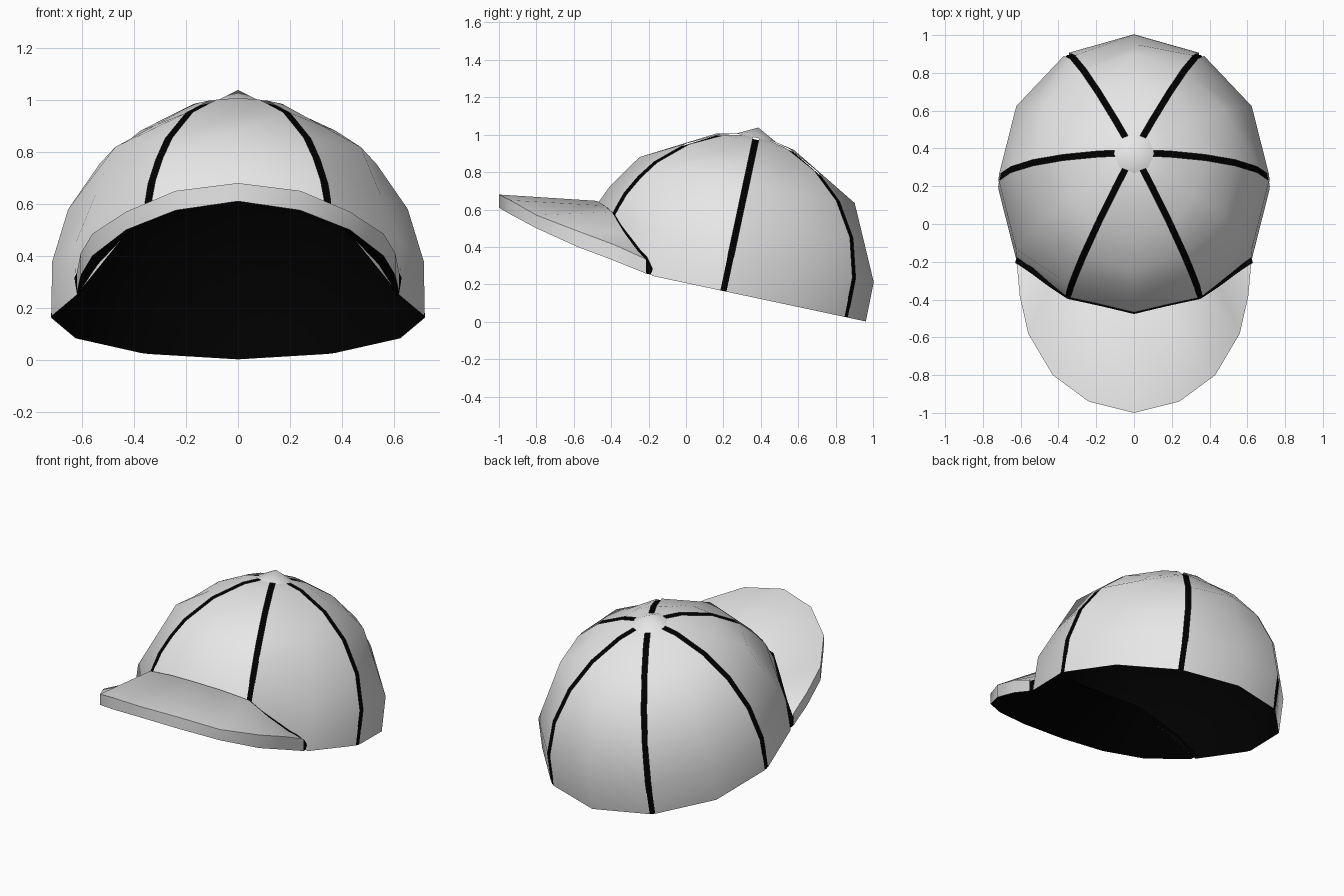
import bpy, bmesh, math
from mathutils import Vector, Matrix

if "Cube" in bpy.data.objects:
    bpy.data.objects.remove(bpy.data.objects["Cube"])

TILT = 0.21
FRAME = Matrix.Translation((0, 0.2, 0.164)) @ Matrix.Rotation(-TILT, 4, 'X')


def material(name, v):
    m = bpy.data.materials.new(name)
    m.diffuse_color = (v, v, v, 1)
    m.use_nodes = True
    m.node_tree.nodes["Principled BSDF"].inputs["Base Color"].default_value = m.diffuse_color
    return m


GREY = material("light_grey_cloth", 0.8)
BLACK = material("black_lining", 0.0)


def make(name, bm, mats, smooth=40):
    me = bpy.data.meshes.new(name)
    bm.to_mesh(me)
    bm.free()
    ob = bpy.data.objects.new(name, me)
    bpy.context.collection.objects.link(ob)
    for m in mats:
        me.materials.append(m)
    bpy.ops.object.select_all(action='DESELECT')
    ob.select_set(True)
    bpy.context.view_layer.objects.active = ob
    bpy.ops.object.shade_smooth_by_angle(angle=math.radians(smooth))
    return ob


def dome(az, el):
    """Point on the crown in its tilted frame; az 0 is the back, 90 is +x."""
    s = 0.95 + 0.05 * min(el / 25, 1)
    a, e = math.radians(az), math.radians(el)
    return Vector((0.76 * s * math.sin(a) * math.cos(e),
                   0.82 * s * math.cos(a) * math.cos(e),
                   0.845 * (s if el < 25 else 1) * math.sin(e)))


def base_elevation(az):
    """The front of the crown is cut higher, where the visor joins."""
    d = abs((az + 180) % 360 - 180)
    return {150: 20, 180: 22.3}.get(d, 0)


def column(az):
    e0 = base_elevation(az)
    els = [e0 + (45 - e0) * k / 3 for k in range(4)] + [60, 75, 83]
    pts = [dome(az, e) for e in els]
    if az % 60 == 0:                       # panel centres are coarser
        pts[3] = pts[3] * 1.015
        pts[2] = (pts[1] + pts[3]) / 2
        pts[4] = (pts[3] + pts[5]) / 2
    return pts


def toward(edge, mid, gap):
    """Shift a seam column toward the panel centre."""
    return [p.lerp(q, min(gap / (q - p).length, 0.45)) for p, q in zip(edge, mid)]


def inset(col):
    return [p * s for p, s in zip(col, [0.996] + [0.987] * 6)]


def skin(bm, cols, closed=False):
    rows = [[bm.verts.new(FRAME @ p) for p in c] for c in cols]
    pairs = list(zip(rows, rows[1:])) + ([(rows[-1], rows[0])] if closed else [])
    for a, b in pairs:
        for k in range(len(a) - 1):
            bm.faces.new((a[k + 1], b[k + 1], b[k], a[k]))
    return rows


# Six crown panels separated by narrow seam grooves
bm = bmesh.new()
for i in range(6):
    az = i * 60
    mid = column(az)
    skin(bm, [toward(column(az - 30), mid, 0.017), mid,
              toward(column(az + 30), mid, 0.017)])
make("crown_panels", bm, [GREY], 80)

# Black inner shell, seen in the seams and through the open underside
bm = bmesh.new()
rows = skin(bm, [inset(column(az)) for az in range(0, 360, 30)], True)
bm.faces.new([r[-1] for r in reversed(rows)])
make("crown_lining", bm, [BLACK], 80)

# Visor: x, y, top z, bottom z of the outer edge, from centre to side
outer = [(0, -1, .68, .61), (.24, -.94, .65, .575), (.43, -.8, .57, .50),
         (.56, -.58, .485, .40), (.605, -.38, .41, .325), (.62, -.215, .335, .258)]
j180, j150, j120 = (FRAME @ dome(a, e) for a, e in ((180, 23.3), (150, 21), (120, 5)))
joint = [j180, j180.lerp(j150, .5), j150, j150.lerp(j120, .35), j150.lerp(j120, .7), j120]
gaps = [(0, -.012, 0), (0, -.012, 0), (0, -.016, -.008), (0, -.026, -.018),
        (0, -.028, -.018), (0, -.035, 0)]
half = []
for i, ((x, y, zt, zb), j, g) in enumerate(zip(outer, joint, gaps)):
    deep = Vector((j.x * 0.97, j.y + 0.02, j.z - (0.07 if i == 5 else 0.025)))
    half.append([Vector((x, y, zt)), Vector((x, y, zb)), deep, j + Vector(g)])
mirrored = [[Vector((-p.x, p.y, p.z)) for p in s] for s in half[:0:-1]]
bm = bmesh.new()
secs = [[bm.verts.new(p) for p in s] for s in mirrored + half]
for a, b in zip(secs, secs[1:]):
    for k in range(4):                     # edge band, underside, groove floor, top
        f = bm.faces.new((a[k], b[k], b[(k + 1) % 4], a[(k + 1) % 4]))
        f.material_index = 1 if k in (1, 2) else 0
for s in (secs[0], secs[-1]):
    bm.faces.new(s).material_index = 1
bmesh.ops.recalc_face_normals(bm, faces=bm.faces)
make("visor", bm, [GREY, BLACK])

# Top button: a shallow cone
bm = bmesh.new()
bmesh.ops.create_cone(bm, cap_ends=True, segments=8, radius1=0.108, radius2=0, depth=0.056,
                      matrix=FRAME @ Matrix.Translation((0, 0, 0.866)) @ Matrix.Rotation(math.pi / 2, 4, 'Z'))
make("top_button", bm, [GREY], 50)
